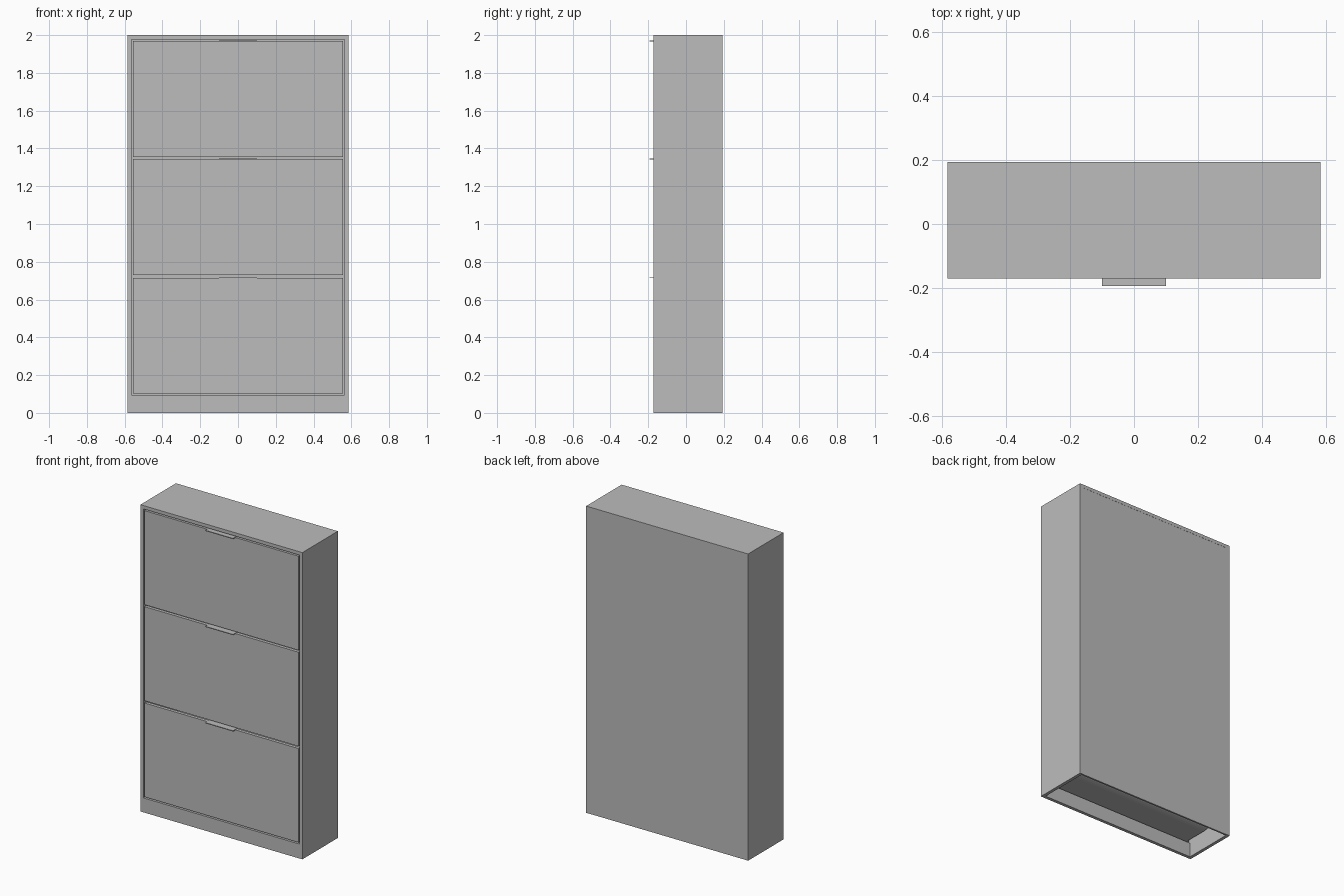
import bpy, bmesh, math

if "Cube" in bpy.data.objects:
    bpy.data.objects.remove(bpy.data.objects["Cube"])

grey = bpy.data.materials.new("cabinet_grey")
grey.diffuse_color = (0.503, 0.503, 0.503, 1)
grey.use_nodes = True
grey.node_tree.nodes["Principled BSDF"].inputs["Base Color"].default_value = grey.diffuse_color


def finish(name, bm):
    bmesh.ops.recalc_face_normals(bm, faces=bm.faces)
    me = bpy.data.meshes.new(name)
    bm.to_mesh(me)
    bm.free()
    me.materials.append(grey)
    ob = bpy.data.objects.new(name, me)
    bpy.context.collection.objects.link(ob)
    return ob


def box(name, x0, x1, y0, y1, z0, z1):
    bm = bmesh.new()
    bmesh.ops.create_cube(bm, size=1)
    for v in bm.verts:
        v.co = (x1 if v.co.x > 0 else x0,
                y1 if v.co.y > 0 else y0,
                z1 if v.co.z > 0 else z0)
    return finish(name, bm)


def prism(name, outline, x0, x1):
    # extrude a (y, z) outline along x
    bm = bmesh.new()
    face = bm.faces.new([bm.verts.new((x0, y, z)) for y, z in outline])
    ext = bmesh.ops.extrude_face_region(bm, geom=[face])["geom"]
    for v in ext:
        if isinstance(v, bmesh.types.BMVert):
            v.co.x = x1
    return finish(name, bm)


W, F, B, T = 0.584, -0.171, 0.1945, 0.021   # half width, front, back, panel
TOP = 1.978

# carcass
box("top_panel", -W, W, F, B, TOP, 2.0)
for side, s in (("left", -1), ("right", 1)):
    a, b = sorted((s * W, s * (W - T)))
    box(side + "_side_panel", a, b, F, B, 0, TOP)
box("back_panel", -W + T, W - T, B - 0.012, B - 0.001, 0, TOP)
box("plinth", -W + T, W - T, F, F + T, 0, 0.094)


# tilting bin: curved shell with end walls
def arc(y_in, z_in, r, n=10):
    return [(y_in + r * math.sin(math.pi / 2 * i / n),
             z_in - r * math.cos(math.pi / 2 * i / n)) for i in range(n + 1)]


# doors, each with a tab handle and a bin behind
DX, BX = 0.556, 0.545
for i, (z0, z1) in enumerate(((0.103, 0.715), (0.73, 1.343), (1.356, 1.969))):
    n = str(i + 1)
    box("door_" + n, -DX, DX, F, F + T, z0, z1)
    box("handle_" + n, -0.1, 0.1, -0.1945, F + T, z1 - 0.002, z1 + 0.003)
    y0, yc, zc, rim, r = F + T, 0.0, z0 + 0.1, z0 + 0.4, 0.1
    outer = [(y0, zc - r)] + arc(yc, zc, r) + [(yc + r, rim)]
    q = r - 0.01
    inner = [(y0, zc - q)] + arc(yc, zc, q) + [(yc + q, rim)]
    prism("bin_shell_" + n, outer + inner[::-1], -BX, BX)
    for side, s in (("left", -1), ("right", 1)):
        prism("bin_%s_end_%s" % (side, n), outer + [(y0, rim)],
              s * (BX - 0.01), s * BX)
